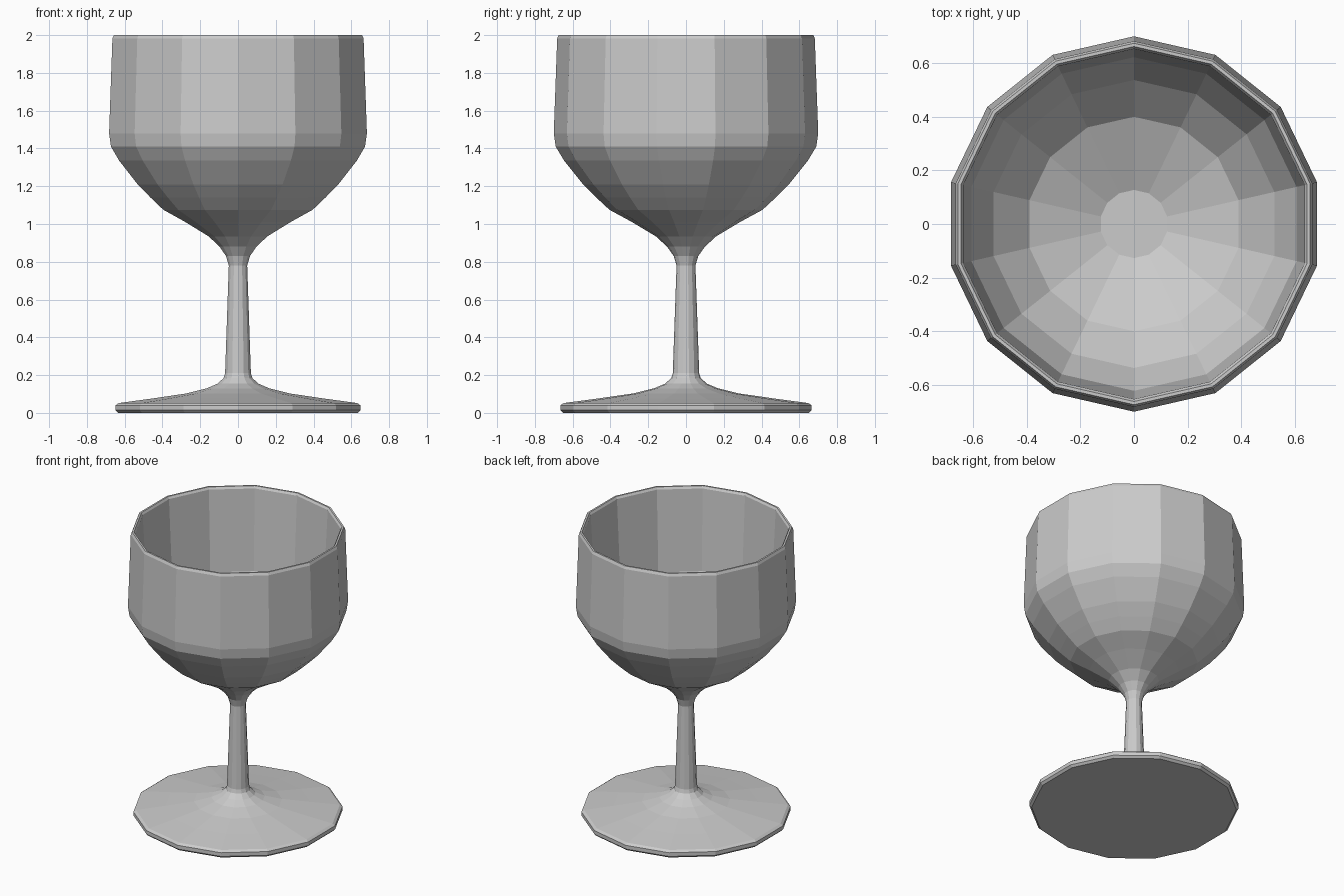
import bpy, bmesh, math

if "Cube" in bpy.data.objects:
    bpy.data.objects.remove(bpy.data.objects["Cube"])

SIDES = 14

# Profile as (radius, height), from the foot's underside up and into the bowl
foot = [(0.65, 0.0), (0.665, 0.014), (0.665, 0.04), (0.648, 0.052),
        (0.46, 0.077), (0.28, 0.103), (0.17, 0.13), (0.11, 0.155), (0.078, 0.185)]
stem = [(0.07, 0.21), (0.05, 0.78)]
bowl_outside = [(0.065, 0.83), (0.10, 0.88), (0.16, 0.935), (0.285, 1.01),
                (0.405, 1.075), (0.475, 1.14), (0.545, 1.21), (0.645, 1.335),
                (0.69, 1.41), (0.70, 1.48)]
rim = [(0.682, 1.982), (0.674, 2.0), (0.662, 2.0), (0.653, 1.985)]
bowl_inside = [(0.622, 1.42), (0.537, 1.26), (0.40, 1.12), (0.127, 1.0)]


def lathe(name, profile):
    """Turn a profile round z into a faceted solid, with a vertex on +y."""
    bm = bmesh.new()
    rings = []
    for r, z in profile:
        angles = [math.pi / 2 + 2 * math.pi * i / SIDES for i in range(SIDES)]
        rings.append([bm.verts.new((r * math.cos(a), r * math.sin(a), z)) for a in angles])
    for low, high in zip(rings, rings[1:]):
        for i in range(SIDES):
            j = (i + 1) % SIDES
            bm.faces.new((low[i], low[j], high[j], high[i]))
    bm.faces.new(rings[0][::-1])   # underside of the foot
    bm.faces.new(rings[-1])        # floor of the bowl
    bmesh.ops.recalc_face_normals(bm, faces=bm.faces[:])
    mesh = bpy.data.meshes.new(name)
    bm.to_mesh(mesh)
    bm.free()
    obj = bpy.data.objects.new(name, mesh)
    bpy.context.collection.objects.link(obj)
    return obj


# Goblet: foot, stem and bowl in one turned piece
lathe("goblet", foot + stem + bowl_outside + rim + bowl_inside)
